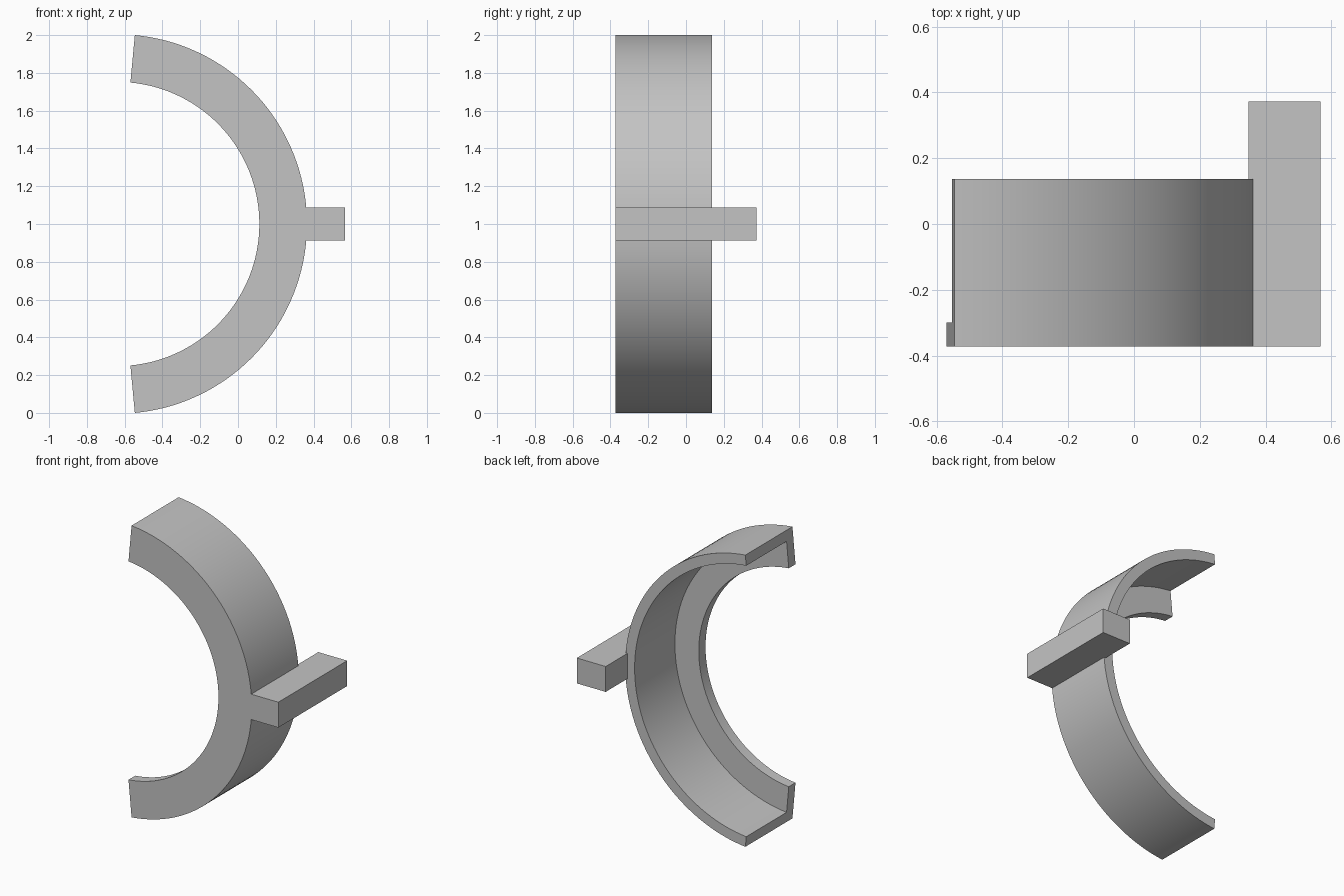
import bpy, bmesh, math

if "Cube" in bpy.data.objects:
    bpy.data.objects.remove(bpy.data.objects["Cube"], do_unlink=True)

grey = bpy.data.materials.new("plain grey")
grey.use_nodes = True
colour = (0.55, 0.55, 0.55, 1)
grey.diffuse_color = colour
grey.node_tree.nodes["Principled BSDF"].inputs["Base Color"].default_value = colour

CENTRE_X, CENTRE_Z = -0.639, 1.0
HALF_SWEEP = math.radians(84.7)
OUTER, WALL_INNER, FLANGE_INNER = 1.0043, 0.933, 0.752
FRONT, FLANGE_BACK, BACK = -0.373, -0.30, 0.137
STEPS = 72


def make_object(name, bm):
    bmesh.ops.recalc_face_normals(bm, faces=bm.faces)
    mesh = bpy.data.meshes.new(name)
    bm.to_mesh(mesh)
    bm.free()
    mesh.materials.append(grey)
    obj = bpy.data.objects.new(name, mesh)
    bpy.context.collection.objects.link(obj)
    return obj


# Curved shell: an L section (wall plus front flange) swept along the arc
section = [(FLANGE_INNER, FRONT), (OUTER, FRONT), (OUTER, BACK),
           (WALL_INNER, BACK), (WALL_INNER, FLANGE_BACK), (FLANGE_INNER, FLANGE_BACK)]
bm = bmesh.new()
rings = []
for i in range(STEPS + 1):
    a = HALF_SWEEP * (2 * i / STEPS - 1)
    rings.append([bm.verts.new((CENTRE_X + r * math.cos(a), y, CENTRE_Z + r * math.sin(a)))
                  for r, y in section])
for low, high in zip(rings, rings[1:]):
    for k in range(len(section)):
        n = (k + 1) % len(section)
        bm.faces.new((low[k], low[n], high[n], high[k]))
bm.faces.new(rings[0])
bm.faces.new(rings[-1])
shell = make_object("curved_shell", bm)

# Side bar: a straight block that runs past the back of the shell
bm = bmesh.new()
bmesh.ops.create_cube(bm, size=1)
bmesh.ops.scale(bm, vec=(0.219, 0.746, 0.174), verts=bm.verts)
bmesh.ops.translate(bm, vec=(0.4575, 0, CENTRE_Z), verts=bm.verts)
bar = make_object("side_bar", bm)

# Join the bar into the shell as one solid
union = shell.modifiers.new("join_bar", "BOOLEAN")
union.operation = "UNION"
union.solver = "EXACT"
union.object = bar
bpy.ops.object.select_all(action="DESELECT")
shell.select_set(True)
bpy.context.view_layer.objects.active = shell
bpy.ops.object.modifier_apply(modifier=union.name)
bpy.data.objects.remove(bar, do_unlink=True)
bpy.ops.object.shade_smooth_by_angle(angle=math.radians(30))
